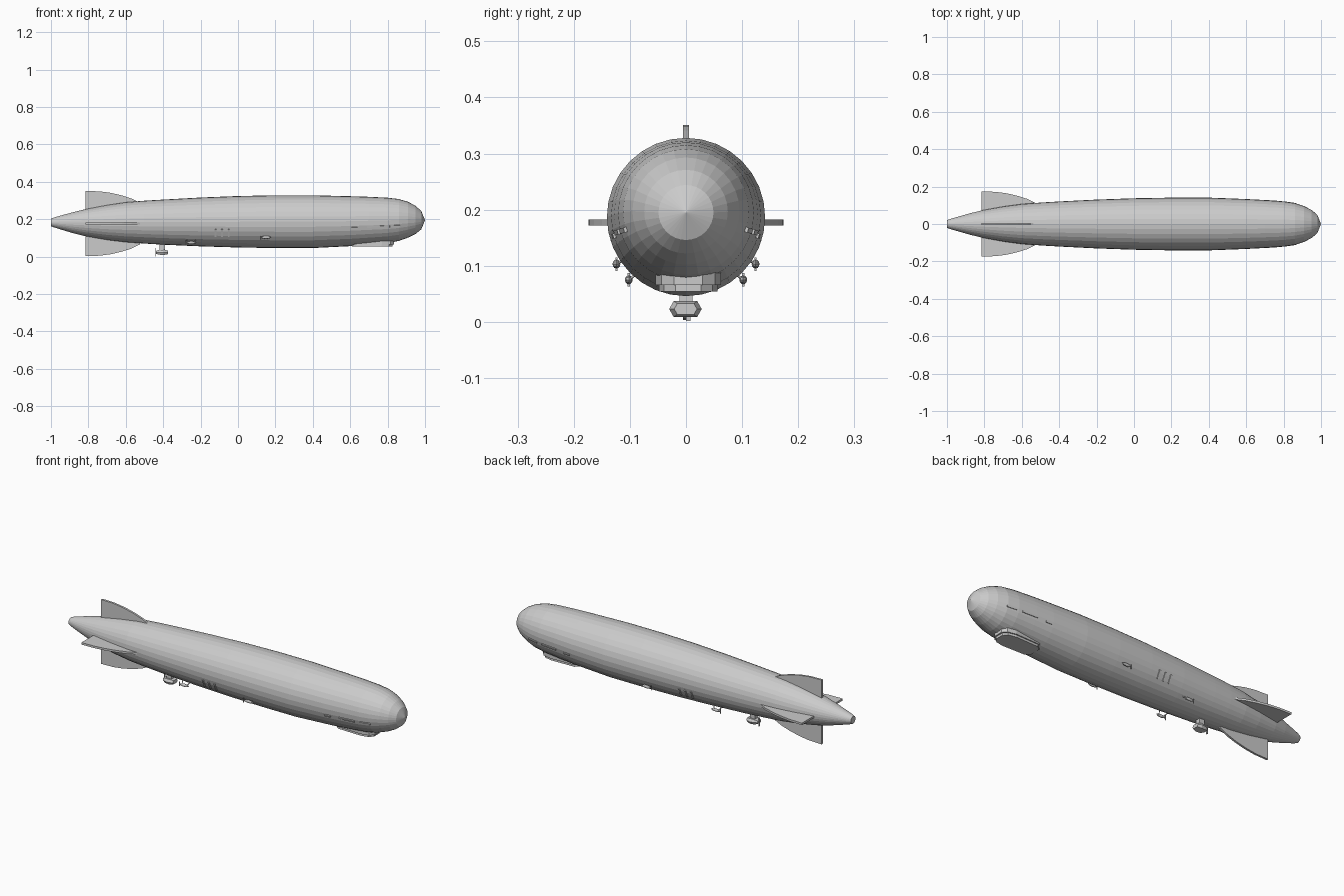
import bpy, bmesh, math
from mathutils import Matrix, Vector

if "Cube" in bpy.data.objects:
    bpy.data.objects.remove(bpy.data.objects["Cube"])

# Hull stations: x, bottom z, top z
ST = [(-1, .163, .203), (-.985, .157, .209), (-.95, .146, .219), (-.88, .125, .238), (-.81, .108, .255),
      (-.7, .089, .276), (-.6, .077, .291), (-.5, .070, .299), (-.4, .064, .305), (-.2, .055, .316),
      (0, .049, .324), (.2, .046, .328), (.4, .046, .328), (.6, .056, .323), (.7, .064, .320),
      (.8, .073, .315), (.86, .084, .308), (.91, .102, .293), (.95, .122, .271), (.98, .146, .244)]
SIDES = 32


def new_object(name, bm):
    bmesh.ops.recalc_face_normals(bm, faces=bm.faces)
    me = bpy.data.meshes.new(name)
    bm.to_mesh(me)
    bm.free()
    ob = bpy.data.objects.new(name, me)
    bpy.context.collection.objects.link(ob)
    return ob


def hull_at(x):
    """Centre height and radius of the hull at x."""
    for a, b in zip(ST, ST[1:]):
        if a[0] <= x <= b[0]:
            t = (x - a[0]) / (b[0] - a[0])
            lo, hi = a[1] + t * (b[1] - a[1]), a[2] + t * (b[2] - a[2])
            return (lo + hi) / 2, (hi - lo) / 2


def prism(name, pts, depth, matrix):
    """Flat outline (u, v) thickened symmetrically, then placed."""
    bm = bmesh.new()
    lo = [bm.verts.new((u, v, -depth / 2)) for u, v in pts]
    hi = [bm.verts.new((u, v, depth / 2)) for u, v in pts]
    bm.faces.new(lo)
    bm.faces.new(hi)
    for i in range(len(pts)):
        j = (i + 1) % len(pts)
        bm.faces.new((lo[i], lo[j], hi[j], hi[i]))
    bm.transform(matrix)
    return new_object(name, bm)


def box(name, size, matrix):
    bm = bmesh.new()
    bmesh.ops.create_cube(bm, size=1)
    bm.transform(matrix @ Matrix.Diagonal((*size, 1)))
    return new_object(name, bm)


def on_hull(x, angle, side, out=0.0):
    """Frame on the hull skin: local x along hull, y outward, z around."""
    zc, r = hull_at(x)
    slope = math.atan2(hull_at(x + .01)[1] - hull_at(x - .01)[1], .02)
    m = Matrix.Translation((x, 0, zc)) @ Matrix.Rotation(math.radians(angle), 4, 'X') \
        @ Matrix.Translation((0, r + out, 0)) @ Matrix.Rotation(slope, 4, 'Z')
    return Matrix.Diagonal((1, side, 1, 1)) @ m


def rod(name, a, b, r):
    a, b = Vector(a), Vector(b)
    d = b - a
    m = Matrix.Translation((a + b) / 2) @ d.to_track_quat('Z', 'Y').to_matrix().to_4x4()
    return box(name, (r * 2, r * 2, d.length), m)


# Hull
bm = bmesh.new()
rings = []
for x, lo, hi in ST:
    c, r = (lo + hi) / 2, (hi - lo) / 2
    rings.append([bm.verts.new((x, r * math.cos(2 * math.pi * i / SIDES),
                                c + r * math.sin(2 * math.pi * i / SIDES))) for i in range(SIDES)])
tip = bm.verts.new((1, 0, .195))
bm.faces.new(rings[0])
for i in range(SIDES):
    j = (i + 1) % SIDES
    for p, q in zip(rings, rings[1:]):
        bm.faces.new((p[i], p[j], q[j], q[i]))
    bm.faces.new((rings[-1][i], rings[-1][j], tip))
new_object("hull", bm)

# Four tail fins: outline along x and outward
fin = [(-.815, .03), (-.815, .174), (-.74, .172), (-.68, .164), (-.62, .150),
       (-.57, .134), (-.525, .112), (-.525, .07)]
for k, n in enumerate(("port_fin", "top_fin", "starboard_fin", "bottom_fin")):
    m = Matrix.Translation((0, 0, .177)) @ Matrix.Rotation(k * math.pi / 2, 4, 'X')
    prism(n, fin, .011, m)

# Control gondola with stepped window band
half = [(.60, .035), (.625, .054), (.77, .058), (.815, .048), (.835, .025)]
plan = half + [(x, -y) for x, y in reversed(half)]
prism("gondola", plan, .030, Matrix.Translation((0, .004, .081)))
prism("gondola_floor", [(.72 + (x - .72) * .93, y * .9) for x, y in plan], .012,
      Matrix.Translation((0, .004, .060)))

# Rear engine car: hexagonal section tapering at both ends
bm = bmesh.new()
hexa = [(-.03, .023), (-.022, .037), (.020, .037), (.028, .023), (.020, .009), (-.022, .009)]
loops = [[bm.verts.new((x, y * s, .023 + (z - .023) * s)) for y, z in hexa]
         for x, s in ((-.438, .55), (-.422, .9), (-.395, 1), (-.375, .7))]
bm.faces.new(loops[0])
bm.faces.new(loops[-1])
for p, q in zip(loops, loops[1:]):
    for i in range(6):
        j = (i + 1) % 6
        bm.faces.new((p[i], p[j], q[j], q[i]))
new_object("rear_engine_car", bm)
box("rear_car_strut", (.03, .024, .04), Matrix.Translation((-.405, 0, .052)))
box("rear_propeller", (.004, .008, .044), Matrix.Translation((-.442, .004, .024)))

for side, tag in ((1, "left"), (-1, "right")):
    # Side engine pods on struts
    for x, y, z, n in ((.15, .124, .103, "forward"), (-.25, .102, .075, "aft")):
        bm = bmesh.new()
        bmesh.ops.create_uvsphere(bm, u_segments=8, v_segments=6, radius=1)
        bm.transform(Matrix.Translation((x, y * side, z)) @ Matrix.Diagonal((.028, .007, .008, 1)))
        new_object(f"{n}_pod_{tag}", bm)
        for dx in (-.012, .012):
            rod(f"{n}_pod_strut_{tag}", (x + dx, y * side, z),
                (x + dx * 2.5, y * side * .72, z + .022), .0018)
        box(f"{n}_propeller_{tag}", (.003, .004, .024), Matrix.Translation((x - .029, y * side, z)))
    # Long window strips near the nose
    for x, length, ang in ((.625, .035, -16), (.735, .09, -15), (.838, .055, -16)):
        box(f"window_strip_{tag}", (length, .008, .009), on_hull(x, ang, side))
    # Vertical vent slats amidships
    for x in (-.05, -.085, -.12):
        box(f"vent_slat_{tag}", (.009, .008, .045), on_hull(x, -26, side, -.001))
